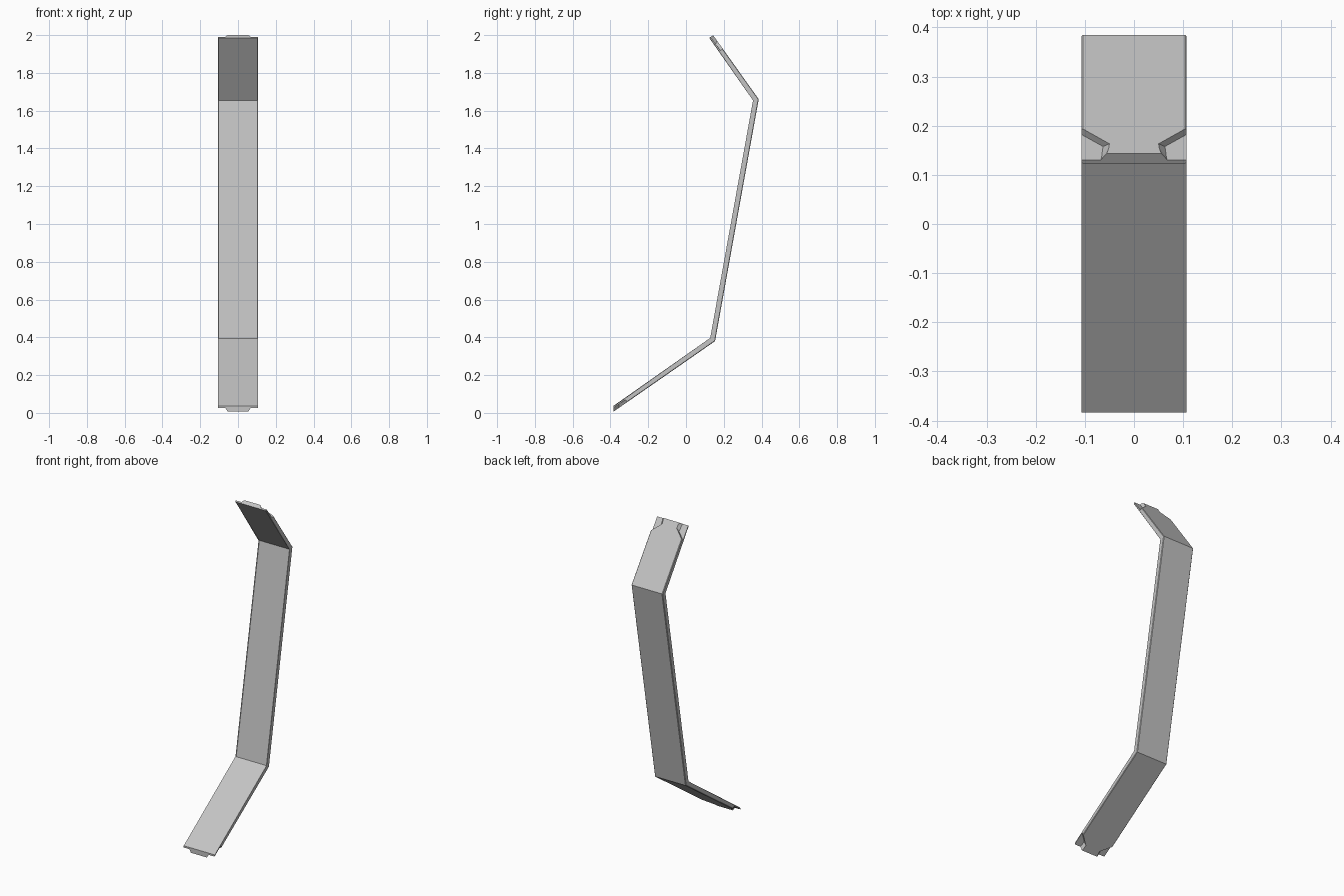
import bpy
import bmesh
from mathutils import Vector

cube = bpy.data.objects.get("Cube")
if cube:
    bpy.data.objects.remove(cube, do_unlink=True)

HALF_W, THICK, FLOOR = 0.107, 0.025, 0.009

grey = bpy.data.materials.new("light_grey")
grey.use_nodes = True
colour = (0.55, 0.55, 0.55, 1)
grey.diffuse_color = colour
grey.node_tree.nodes["Principled BSDF"].inputs["Base Color"].default_value = colour


def make_object(name, bm):
    bmesh.ops.recalc_face_normals(bm, faces=bm.faces[:])
    mesh = bpy.data.meshes.new(name)
    bm.to_mesh(mesh)
    bm.free()
    mesh.materials.append(grey)
    obj = bpy.data.objects.new(name, mesh)
    bpy.context.collection.objects.link(obj)
    return obj


def loft(bm, ring_a, ring_b):
    """Closed solid between two matching rings of points."""
    a = [bm.verts.new(p) for p in ring_a]
    b = [bm.verts.new(p) for p in ring_b]
    caps = [bm.faces.new(a), bm.faces.new(b)]
    n = len(a)
    for i in range(n):
        j = (i + 1) % n
        bm.faces.new((a[i], a[j], b[j], b[i]))
    return caps


# Bent strip: side profile (y, z), inner face upwards then outer face downwards
inner = [(-0.384, 0.037), (0.131, 0.395), (0.358, 1.655), (0.123, 1.985)]
outer = [(0.1435, 1.9995), (0.385, 1.661), (0.154, 0.380), (-0.384, 0.0065)]
profile = inner + outer
bm = bmesh.new()
caps = loft(bm, [(-HALF_W, y, z) for y, z in profile],
            [(HALF_W, y, z) for y, z in profile])

# Fine chamfer along the long edges
long_edges = [e for cap in caps for e in cap.edges if e.calc_length() > 0.1]
bmesh.ops.bevel(bm, geom=long_edges, offset=0.003, segments=1,
                affect='EDGES', profile=0.5)
strip = make_object("bent_strip", bm)

# Corner recess outline: (x, distance from the end) at floor and above the face
floor_plan = [(0.13, -0.03), (0.071, -0.03), (0.066, 0.01), (0.063, 0.047), (0.13, 0.111)]
upper_plan = [(0.13, -0.03), (0.055, -0.03), (0.045, 0.01), (0.042, 0.026), (0.13, 0.111)]


def corner_cutter(name, tip, bend, side):
    tip, bend = Vector((0, *tip)), Vector((0, *bend))
    along = (bend - tip).normalized()
    normal = along.cross(Vector((1, 0, 0)))
    if normal.y < 0:
        normal.negate()

    def ring(plan, height):
        return [tip + Vector((side * x, 0, 0)) + along * s + normal * (height - THICK)
                for x, s in plan]

    bm = bmesh.new()
    loft(bm, ring(floor_plan, FLOOR), ring(upper_plan, THICK + 0.01))
    bmesh.ops.triangulate(bm, faces=bm.faces[:])
    return make_object(name, bm)


# Recess both corners on the outer face at each end, leaving a central tab
bpy.context.view_layer.objects.active = strip
for end, tip, bend in (("top", outer[0], outer[1]), ("bottom", outer[3], outer[2])):
    for label, side in (("left", 1), ("right", -1)):
        cutter = corner_cutter(f"{end}_{label}_cutter", tip, bend, side)
        mod = strip.modifiers.new("recess", 'BOOLEAN')
        mod.operation = 'DIFFERENCE'
        mod.solver = 'EXACT'
        mod.object = cutter
        bpy.ops.object.modifier_apply(modifier=mod.name)
        bpy.data.objects.remove(cutter, do_unlink=True)
